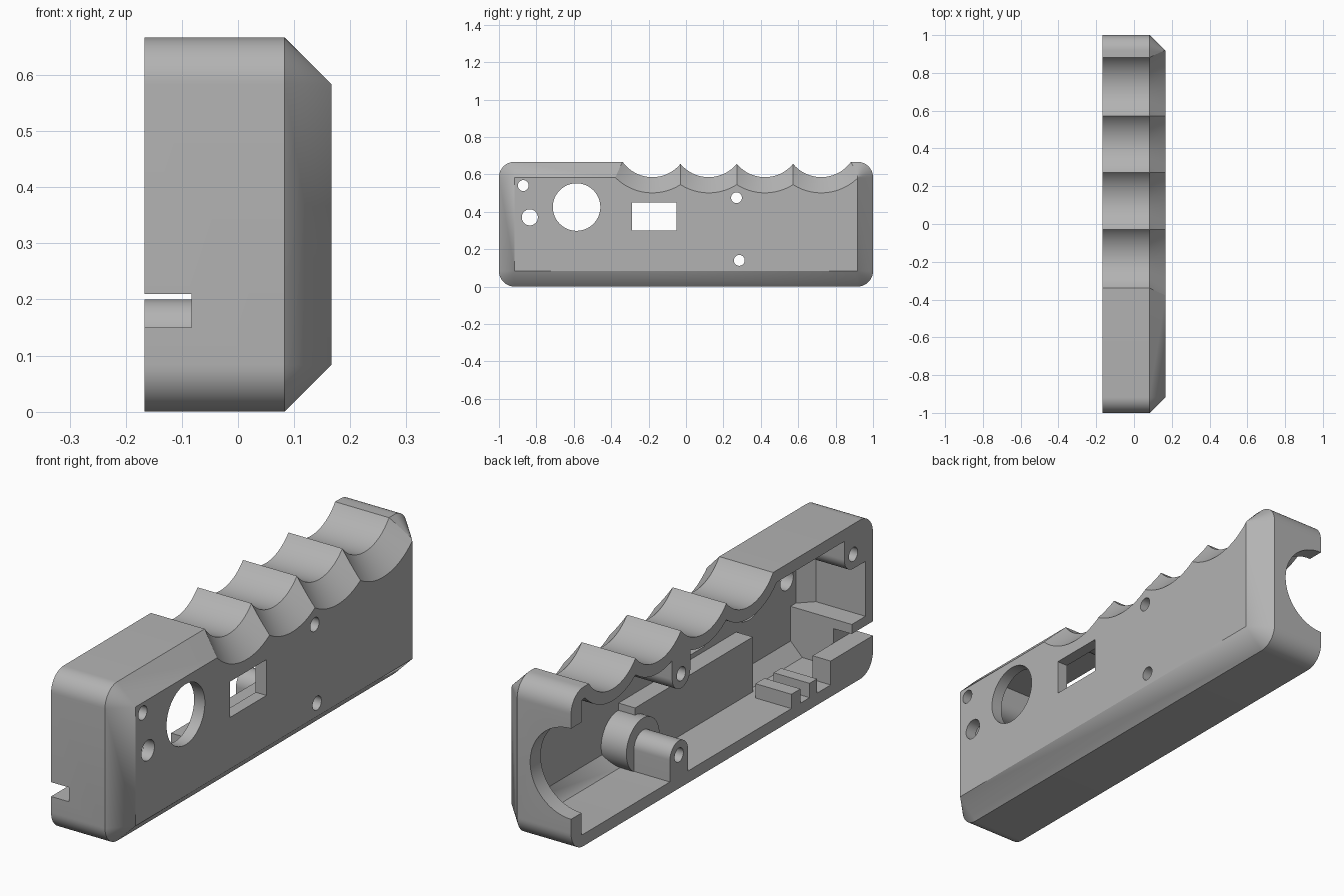
import bpy, bmesh, math

if "Cube" in bpy.data.objects:
    bpy.data.objects.remove(bpy.data.objects["Cube"], do_unlink=True)

HX, HY, H = 0.167, 1.0, 0.667      # half depth, half length, height
EDGE = 0.083                       # corner radius and chamfer size
WALL = 0.05
SCALLOP_R, SCALLOP_Z = 0.195, 0.78
SCALLOPS = [-0.18 + 0.301 * i for i in range(4)]

grey = bpy.data.materials.new("plain grey")
grey.use_nodes = True
grey.diffuse_color = (0.45, 0.45, 0.45, 1)
grey.node_tree.nodes["Principled BSDF"].inputs["Base Color"].default_value = (0.45, 0.45, 0.45, 1)


def finish(bm, name):
    bmesh.ops.recalc_face_normals(bm, faces=bm.faces)
    mesh = bpy.data.meshes.new(name)
    bm.to_mesh(mesh)
    bm.free()
    mesh.materials.append(grey)
    ob = bpy.data.objects.new(name, mesh)
    bpy.context.collection.objects.link(ob)
    return ob


def hull(points, name):
    bm = bmesh.new()
    for p in points:
        bm.verts.new(p)
    res = bmesh.ops.convex_hull(bm, input=bm.verts)
    loose = [v for v in bm.verts if not v.link_faces]
    bmesh.ops.delete(bm, geom=loose, context='VERTS')
    bmesh.ops.dissolve_limit(bm, angle_limit=0.002, verts=bm.verts, edges=bm.edges)
    return finish(bm, name)


def lathe(rings, y, z, name, segments=64):
    """Solid of revolution about x; rings are (x, radius)."""
    bm = bmesh.new()
    loops = []
    for x, r in rings:
        loops.append([bm.verts.new((x, y + r * math.cos(a), z + r * math.sin(a)))
                      for a in (2 * math.pi * i / segments for i in range(segments))])
    for a, b in zip(loops, loops[1:]):
        for i in range(segments):
            j = (i + 1) % segments
            bm.faces.new((a[i], a[j], b[j], b[i]))
    bm.faces.new(loops[0])
    bm.faces.new(loops[-1])
    return finish(bm, name)


def box(x, y, z, name="block"):
    return hull([(i, j, k) for i in x for j in y for k in z], name)


def rod(y, z, r, x=(-0.3, 0.3), name="rod"):
    return lathe([(x[0], r), (x[1], r)], y, z, name)


def boolean(target, cutter, operation='DIFFERENCE'):
    mod = target.modifiers.new("cut", 'BOOLEAN')
    mod.operation, mod.solver, mod.object = operation, 'EXACT', cutter
    cutter.hide_render = True
    bpy.context.view_layer.update()
    bpy.context.view_layer.objects.active = target
    bpy.ops.object.modifier_apply(modifier=mod.name)
    bpy.data.objects.remove(cutter, do_unlink=True)


def grip_solid(d, back, name):
    """Rounded, chamfered block with finger scallops, shrunk inward by d."""
    start, end = EDGE - 0.414 * d, HX - d
    slope = end - start
    radius = EDGE - d
    points = []
    for sy in (-1, 1):
        for sz in (-1, 1):
            cy, cz = sy * (HY - EDGE), H / 2 + sz * (H / 2 - EDGE)
            for i in range(13):
                a = math.pi / 2 * i / 12
                for x in (back, start):
                    points.append((x, cy + sy * radius * math.cos(a), cz + sz * radius * math.sin(a)))
            inset = d + slope
            points.append((end, sy * (HY - inset), H / 2 + sz * (H / 2 - inset)))
    solid = hull(points, name)
    r = SCALLOP_R + d
    for y in SCALLOPS:
        rings = [(back - 0.1, r), (start, r), (end + 0.05, r + slope + 0.05)]
        boolean(solid, lathe(rings, y, SCALLOP_Z, "scallop", 96))
    return solid


# Hollow interior, with bosses and ledges left standing in it
cavity = grip_solid(WALL, -0.2, "cavity")
keep = [
    rod(0.285, 0.14, 0.06), box((-0.3, 0.3), (0.225, 0.345), (-0.1, 0.14)),     # lower screw boss
    rod(0.285, 0.14, 0.11, (0.0, 0.3)),                                        # lower boss shoulder
    rod(0.27, 0.475, 0.06), box((-0.3, 0.3), (0.21, 0.33), (0.475, 0.8)),       # upper screw boss
    rod(-0.87, 0.54, 0.06), box((-0.3, 0.3), (-1.1, -0.87), (0.48, 0.8)),       # front screw boss
    box((-0.3, 0.3), (-0.93, -0.81), (0.54, 0.8)),
    box((0.04, 0.3), (-0.5, 0.28), (-0.1, 0.28)),                              # raised inner shelf
    box((-0.3, 0.0), (-0.52, -0.46), (-0.1, 0.11)),                            # retaining tabs
    box((-0.3, 0.0), (-0.63, -0.58), (-0.1, 0.11)),
    box((-0.3, 0.3), (-1.1, -0.86), (-0.1, 0.25)),                             # front ledge
    box((-0.3, -0.083), (-1.1, -0.72), (-0.1, 0.15)),                          # strip below slot
    box((-0.3, 0.3), (0.93, 1.1), (-0.1, 0.8)),                                # rear wall
]
for part in keep:
    boolean(cavity, part)

# Outer shell
shell = grip_solid(0, -HX, "grip_shell")
boolean(shell, cavity)

# Side openings: window, large port, screw and lamp holes
boolean(shell, box((-0.05, 0.3), (-0.29, -0.05), (0.3, 0.45)))
for y, z, r in [(-0.585, 0.425, 0.127), (-0.835, 0.37, 0.043), (-0.87, 0.54, 0.029),
                (0.27, 0.475, 0.029), (0.285, 0.14, 0.029)]:
    boolean(shell, rod(y, z, r, (-0.25 if r < 0.03 else 0.0, 0.3)))

# Cable slot in the front wall
boolean(shell, box((-0.3, -0.083), (-1.1, -0.7), (0.15, 0.21)))

# Half-round opening in the rear wall
arc = [2 * math.pi * i / 64 for i in range(64)]
boolean(shell, hull([(-HX + 0.19 * math.cos(a), y, H / 2 + 0.19 * math.sin(a))
                     for a in arc for y in (0.88, 1.1)], "rear_opening"))

bpy.ops.object.select_all(action='DESELECT')
shell.select_set(True)
bpy.context.view_layer.objects.active = shell
bpy.ops.object.shade_smooth_by_angle(angle=math.radians(25))
